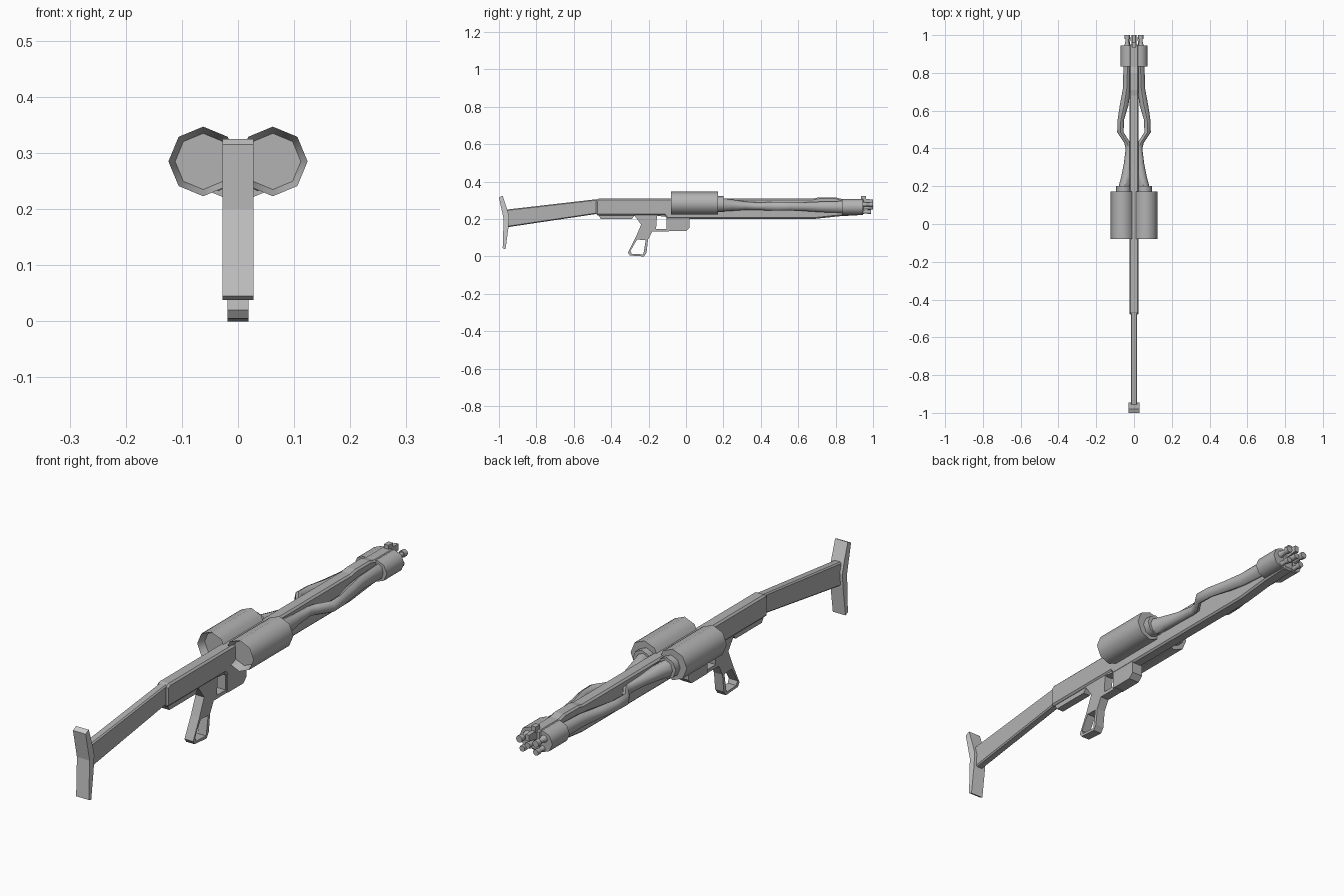
import bpy, bmesh
from math import cos, sin, tau, radians
from mathutils import Matrix

if "Cube" in bpy.data.objects:
    bpy.data.objects.remove(bpy.data.objects["Cube"])

SIDE_TO_WORLD = Matrix(((0, 0, 1, 0), (1, 0, 0, 0), (0, 1, 0, 0), (0, 0, 0, 1)))

# Dark gunmetal for everything but the lighter butt plate
dark = bpy.data.materials.new("dark_grey")
dark.diffuse_color = (0.45, 0.45, 0.45, 1)
dark.use_nodes = True
dark.node_tree.nodes["Principled BSDF"].inputs["Base Color"].default_value = dark.diffuse_color
light = bpy.data.materials.new("mid_grey")
light.diffuse_color = (0.7, 0.7, 0.7, 1)
light.use_nodes = True
light.node_tree.nodes["Principled BSDF"].inputs["Base Color"].default_value = light.diffuse_color


def add_mesh(name, data, mat=dark):
    obj = bpy.data.objects.new(name, data)
    bpy.context.collection.objects.link(obj)
    data.materials.clear()
    data.materials.append(mat)
    return obj


def plate(name, outlines, half_width, bevel=0.0, mat=dark):
    """Extrude (y, z) outlines across x; outlines after the first are holes."""
    curve = bpy.data.curves.new(name, 'CURVE')
    curve.dimensions = '2D'
    curve.fill_mode = 'BOTH'
    curve.extrude = half_width
    for pts in outlines:
        sp = curve.splines.new('POLY')
        sp.points.add(len(pts) - 1)
        for p, (y, z) in zip(sp.points, pts):
            p.co = (y, z, 0, 1)
        sp.use_cyclic_u = True
    helper = add_mesh(name + "_outline", curve)
    bpy.context.view_layer.update()
    dg = bpy.context.evaluated_depsgraph_get()
    mesh = bpy.data.meshes.new_from_object(helper.evaluated_get(dg))
    bpy.data.objects.remove(helper)
    mesh.transform(SIDE_TO_WORLD)
    bm = bmesh.new()
    bm.from_mesh(mesh)
    bmesh.ops.remove_doubles(bm, verts=bm.verts, dist=1e-5)
    bmesh.ops.dissolve_limit(bm, angle_limit=0.01, verts=bm.verts, edges=bm.edges)
    bmesh.ops.recalc_face_normals(bm, faces=bm.faces)
    for f in bm.faces:
        f.smooth = False
        f.material_index = 0
    bm.to_mesh(mesh)
    bm.free()
    obj = add_mesh(name, mesh, mat)
    if bevel:
        mod = obj.modifiers.new("chamfer", 'BEVEL')
        mod.width = bevel
        mod.segments = 1
        mod.limit_method = 'ANGLE'
        mod.angle_limit = 1.0
    return obj


def loft(name, sections, sides=8, mirror=True):
    """Skin rings along y; each section is (y, x, z, radius_x, radius_z)."""
    bm = bmesh.new()
    rings = []
    for y, x, z, rx, rz in sections:
        rings.append([bm.verts.new((x + rx * cos(tau * i / sides), y,
                                    z + rz * sin(tau * i / sides))) for i in range(sides)])
    for a, b in zip(rings, rings[1:]):
        for i in range(sides):
            j = (i + 1) % sides
            bm.faces.new((a[i], a[j], b[j], b[i]))
    bm.faces.new(rings[0])
    bm.faces.new(rings[-1])
    bmesh.ops.recalc_face_normals(bm, faces=bm.faces)
    for f in bm.faces:
        f.smooth = True
    mesh = bpy.data.meshes.new(name)
    bm.to_mesh(mesh)
    bm.free()
    mesh.set_sharp_from_angle(angle=radians(50))
    obj = add_mesh(name, mesh)
    if mirror:
        obj.modifiers.new("both_sides", 'MIRROR')
    return obj


# Shoulder stock
plate("butt_plate", [[(-1, .315), (-.98, .325), (-.955, .25), (-.945, .21), (-.95, .15),
                      (-.965, .038), (-.98, .045), (-.975, .2)]], .028, mat=light)
plate("stock", [[(-.965, .25), (-.46, .308), (-.46, .23), (-.965, .155)]], .017, .005)

# Long central body and its under rails
plate("body", [[(-.48, .3), (-.465, .31), (.68, .31), (.71, .316), (.8, .316), (.83, .308),
                (.95, .308), (.95, .222), (.82, .215), (.68, .2), (-.1, .2), (-.115, .22),
                (-.48, .22)]], .025, .007)
plate("rear_rail", [[(-.47, .225), (-.27, .225), (-.29, .2), (-.455, .2)]], .016)
plate("magazine", [[(-.1, .21), (.02, .21), (.02, .155), (0, .135), (-.1, .135)]], .024)

# Open-framed grip with trigger guard
plate("grip", [
    [(-.28, .225), (-.24, .17), (-.27, .1), (-.31, .02), (-.3, .005), (-.225, 0), (-.211, .02),
     (-.203, .09), (-.18, .133), (-.09, .133), (-.09, .23)],
    [(-.297, .03), (-.29, .014), (-.228, .011), (-.215, .088), (-.262, .09)],
    [(-.16, .147), (-.105, .147), (-.105, .212), (-.155, .217)]], .019)

# Twin octagonal drums with a tapered recess at the rear
loft("drum", [(-.05, .062, .285, .05, .05), (-.08, .062, .285, .062, .062),
              (.172, .062, .285, .062, .062)])
loft("drum_collar", [(.16, .055, .28, .04, .042), (.2, .055, .28, .04, .042)])

# Side pipes: flare out of the drums, pinch in, bow out, then run to the muzzle
loft("side_pipe", [
    (.18, .054, .277, .032, .037), (.25, .04, .274, .028, .03), (.32, .03, .271, .024, .022),
    (.4, .026, .268, .018, .02), (.43, .036, .268, .016, .022), (.485, .072, .268, .017, .023),
    (.55, .07, .268, .017, .023), (.63, .052, .266, .023, .023), (.72, .038, .265, .02, .028),
    (.85, .034, .264, .022, .032)])

# Muzzle housings, prongs with end caps, and sight
loft("muzzle_housing", [(.835, .028, .265, .044, .043), (.945, .028, .265, .044, .043)])
loft("outer_prong", [(.94, .036, .278, .016, .016), (.965, .036, .278, .01, .01),
                     (.98, .036, .278, .01, .01), (.98, .036, .278, .014, .014),
                     (1, .036, .278, .014, .014)])
loft("lower_prong", [(.93, .03, .238, .014, .014), (.955, .03, .238, .009, .009),
                     (.97, .03, .238, .009, .009), (.97, .03, .238, .012, .012),
                     (.99, .03, .238, .012, .012)])
loft("centre_prong", [(.94, 0, .262, .012, .012), (1, 0, .262, .012, .012)], mirror=False)
plate("front_sight", [[(.935, .3), (.935, .324), (.962, .324), (.962, .3)]], .01)
plate("muzzle_rail", [[(.93, .27), (.93, .308), (1, .305), (1, .28)]], .008)
